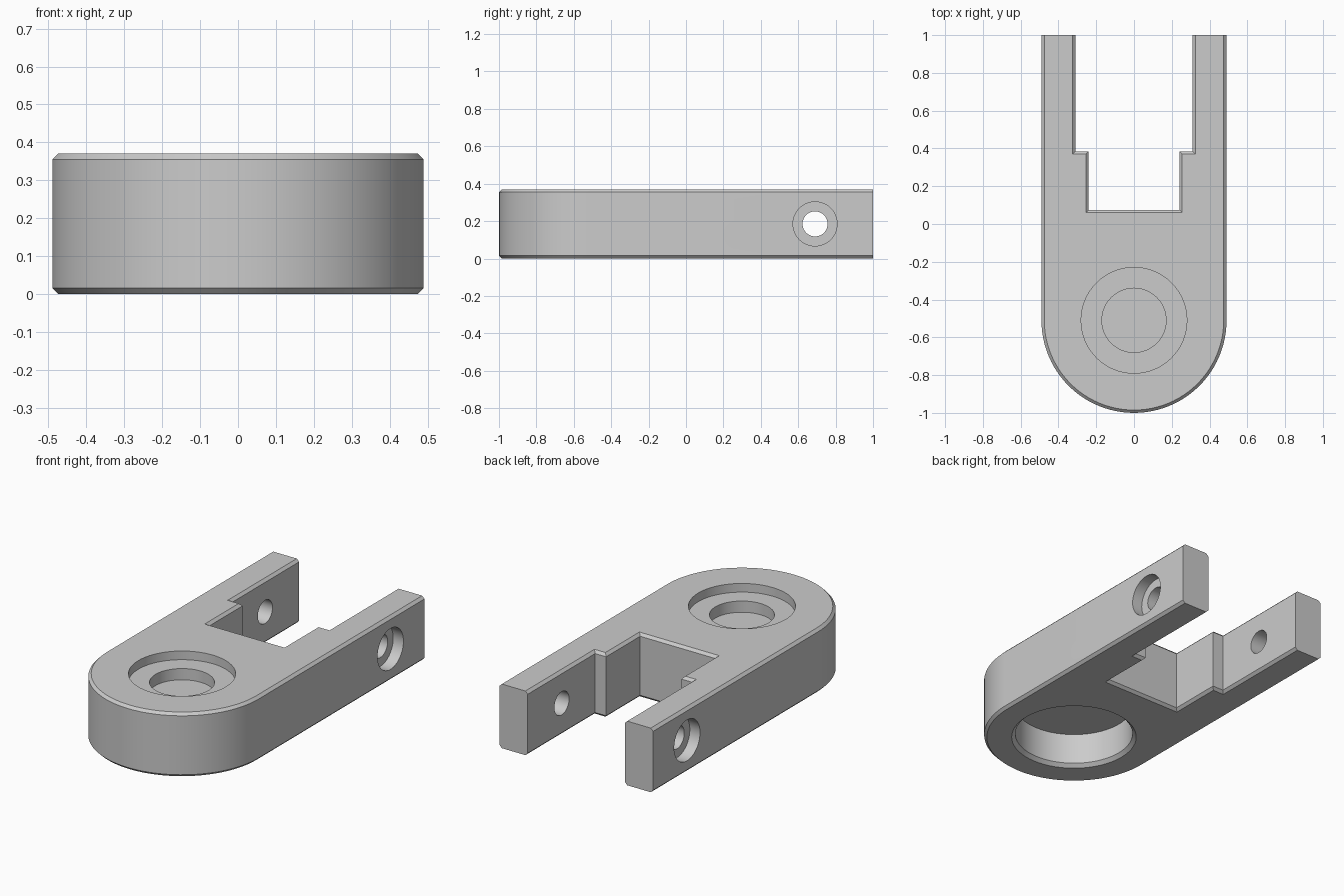
import bpy
import bmesh
from math import pi, cos, sin, radians
from mathutils import Matrix, Vector

HEIGHT = 0.37
HALF = 0.49
CHAMFER = 0.015
HUB_Y = -0.51

if "Cube" in bpy.data.objects:
    bpy.data.objects.remove(bpy.data.objects["Cube"], do_unlink=True)

grey = bpy.data.materials.new("plain_grey")
grey.use_nodes = True
grey.diffuse_color = (0.6, 0.6, 0.6, 1)
grey.node_tree.nodes["Principled BSDF"].inputs["Base Color"].default_value = (0.6, 0.6, 0.6, 1)


def add_object(name, bm):
    bmesh.ops.recalc_face_normals(bm, faces=bm.faces)
    mesh = bpy.data.meshes.new(name)
    bm.to_mesh(mesh)
    bm.free()
    mesh.materials.append(grey)
    obj = bpy.data.objects.new(name, mesh)
    bpy.context.collection.objects.link(obj)
    return obj


def lathe(name, profile, matrix, steps=64):
    """Revolve a (radius, height) profile about z, then place it."""
    bm = bmesh.new()
    verts = [bm.verts.new((r, 0, z)) for r, z in profile]
    edges = [bm.edges.new(pair) for pair in zip(verts, verts[1:])]
    bmesh.ops.spin(bm, geom=verts + edges, cent=(0, 0, 0), axis=(0, 0, 1),
                   angle=2 * pi, steps=steps, use_merge=True)
    bmesh.ops.remove_doubles(bm, verts=bm.verts, dist=1e-5)
    bm.transform(matrix)
    obj = add_object(name, bm)
    obj.hide_render = True
    return obj


# Fork outline: stepped slot, two arms and a rounded hub end
slot = [(0.31, 1), (0.31, 0.385), (0.24, 0.385), (0.24, 0.075)]
arc = [(HALF * cos(a), HUB_Y + HALF * sin(a))
       for a in (-pi * i / 48 for i in range(49))]
outline = ([(HALF, 1)] + arc + [(-HALF, 1)]
           + [(-x, y) for x, y in slot] + slot[::-1])

bm = bmesh.new()
base = bm.faces.new([bm.verts.new((x, y, 0)) for x, y in outline])
extruded = bmesh.ops.extrude_face_region(bm, geom=[base], use_keep_orig=True)
top = [g for g in extruded["geom"] if isinstance(g, bmesh.types.BMVert)]
bmesh.ops.translate(bm, verts=top, vec=Vector((0, 0, HEIGHT)))
bmesh.ops.recalc_face_normals(bm, faces=bm.faces)

# Chamfer the top and bottom rims, leaving the arm ends square
rims = [e for e in bm.edges
        if abs(e.verts[0].co.z - e.verts[1].co.z) < 1e-4
        and min(v.co.y for v in e.verts) < 0.999]
bmesh.ops.bevel(bm, geom=rims, offset=CHAMFER, offset_type='OFFSET',
                segments=1, affect='EDGES', clamp_overlap=False)
body = add_object("fork_body", bm)

# Stepped blind recess above, chamfered pocket below, cross bore in the arms
hub = Matrix.Translation((0, HUB_Y, 0))
cross = Matrix.Translation((0, 0.69, HEIGHT / 2)) @ Matrix.Rotation(radians(90), 4, 'Y')
cutters = [
    lathe("top_recess_cutter",
          [(0, 0.255), (0.17, 0.255), (0.17, 0.32), (0.28, 0.32), (0.28, 0.4), (0, 0.4)], hub),
    lathe("bottom_pocket_cutter",
          [(0, -0.02), (0.36, -0.02), (0.32, 0.02), (0.32, 0.2), (0, 0.2)], hub),
    lathe("cross_bore_cutter",
          [(0, -0.6), (0.118, -0.6), (0.118, -0.425), (0.067, -0.425),
           (0.067, 0.425), (0.118, 0.425), (0.118, 0.6), (0, 0.6)], cross, 48),
]

bpy.ops.object.select_all(action='DESELECT')
body.select_set(True)
bpy.context.view_layer.objects.active = body
for cutter in cutters:
    mod = body.modifiers.new(cutter.name, 'BOOLEAN')
    mod.operation = 'DIFFERENCE'
    mod.solver = 'EXACT'
    mod.object = cutter
    bpy.ops.object.modifier_apply(modifier=mod.name)
    bpy.data.objects.remove(cutter, do_unlink=True)

# Smooth the curved walls, keep the machined edges crisp
bpy.ops.object.shade_smooth_by_angle(angle=radians(30))
